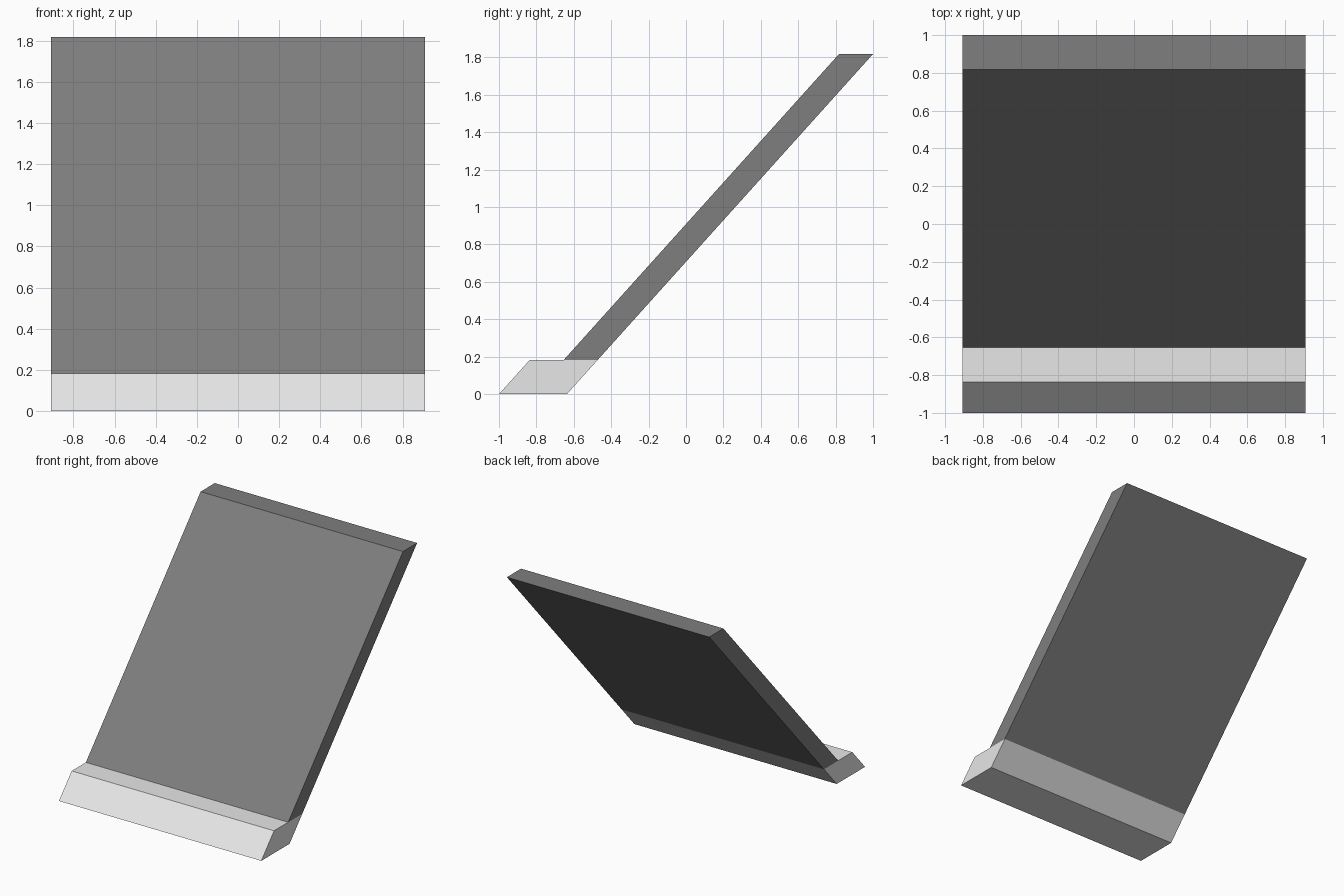
import bpy
import bmesh

if "Cube" in bpy.data.objects:
    bpy.data.objects.remove(bpy.data.objects["Cube"])

HALF_WIDTH = 0.909
LEAN = 0.9        # backward shift in y per unit of height
HEIGHT = 1.818
STEP = 0.1818     # height of the foot, also the panel thickness along y


def material(name, value):
    m = bpy.data.materials.new(name)
    m.diffuse_color = (value, value, value, 1.0)
    m.use_nodes = True
    m.node_tree.nodes["Principled BSDF"].inputs["Base Color"].default_value = m.diffuse_color
    return m


def slanted_slab(name, back_y, depth, z0, z1, mat):
    """Leaning prism whose back face follows the common slope."""
    b0, b1 = back_y + LEAN * z0, back_y + LEAN * z1
    profile = [(b0 - depth, z0), (b0, z0), (b1, z1), (b1 - depth, z1)]
    bm = bmesh.new()
    face = bm.faces.new([bm.verts.new((-HALF_WIDTH, y, z)) for y, z in profile])
    ext = bmesh.ops.extrude_face_region(bm, geom=[face])
    moved = [g for g in ext["geom"] if isinstance(g, bmesh.types.BMVert)]
    bmesh.ops.translate(bm, verts=moved, vec=(2 * HALF_WIDTH, 0, 0))
    bmesh.ops.recalc_face_normals(bm, faces=bm.faces)
    mesh = bpy.data.meshes.new(name)
    bm.to_mesh(mesh)
    bm.free()
    mesh.materials.append(mat)
    obj = bpy.data.objects.new(name, mesh)
    bpy.context.collection.objects.link(obj)
    return obj


light_grey = material("light grey", 0.8)
mid_grey = material("mid grey", 0.21)

# Thick foot on the ground, with the thinner panel rising from its rear half
slanted_slab("foot", -0.636, 2 * STEP, 0.0, STEP, light_grey)
slanted_slab("leaning_panel", -0.636, STEP, STEP, HEIGHT, mid_grey)
